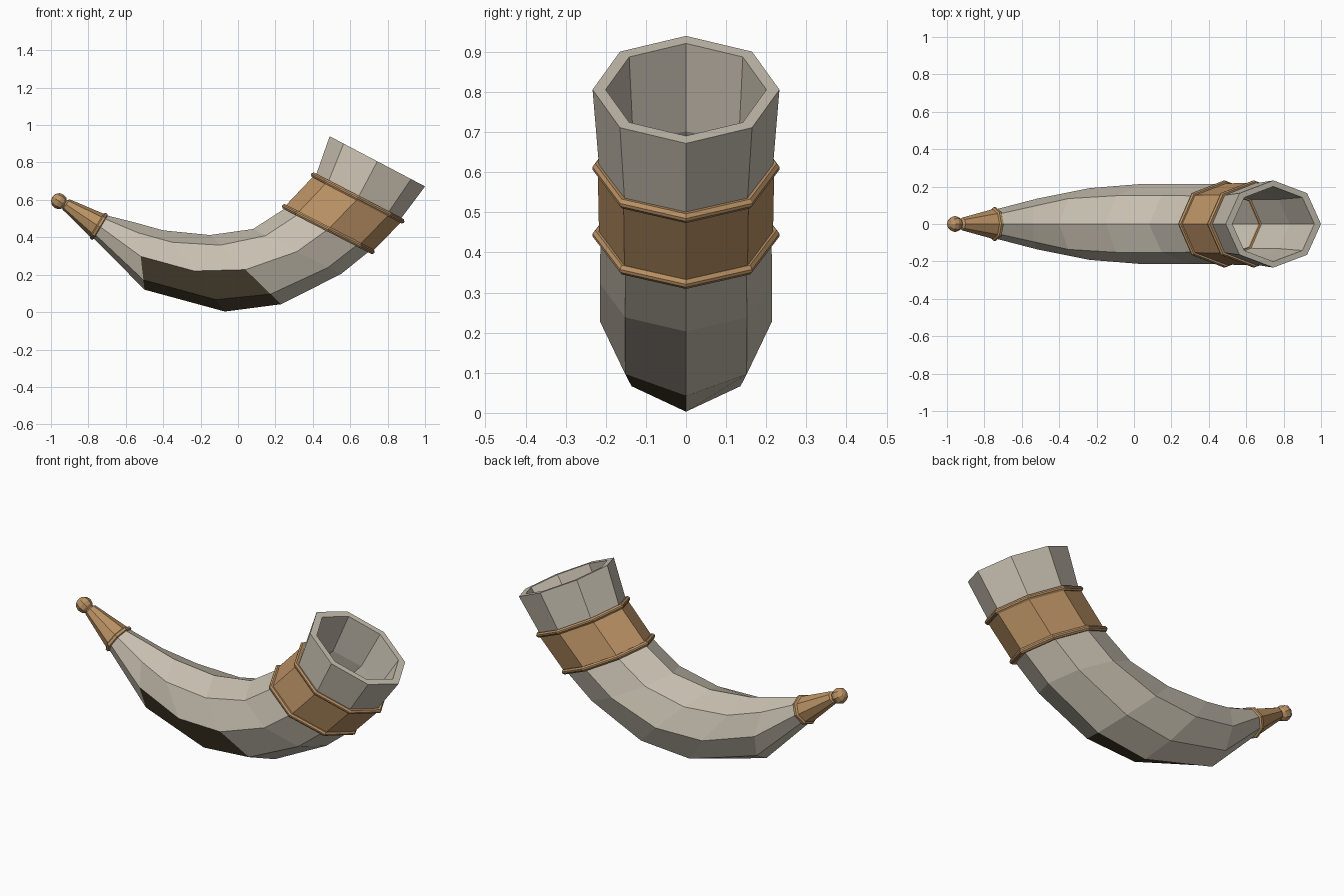
import bpy, bmesh, math
from mathutils import Vector

if "Cube" in bpy.data.objects:
    bpy.data.objects.remove(bpy.data.objects["Cube"])


def material(name, rgb):
    m = bpy.data.materials.new(name)
    m.diffuse_color = (*rgb, 1)
    m.use_nodes = True
    m.node_tree.nodes["Principled BSDF"].inputs["Base Color"].default_value = m.diffuse_color
    return m


HORN = material("pale horn", (0.58, 0.53, 0.44))
DARK = material("dark horn patch", (0.085, 0.065, 0.035))
BRASS = material("tan metal", (0.50, 0.29, 0.13))
SIDES = 8


def section(sec, scale=1.0, shift=0.0):
    """Octagon across the horn: (inner x, z, outer x, z, half width in y)."""
    ix, iz, ox, oz, w = sec
    c = Vector(((ix + ox) / 2, 0, (iz + oz) / 2))
    u = Vector((ix, 0, iz)) - c
    axis = Vector((u.z, 0, -u.x)).normalized()
    pts = []
    for i in range(SIDES):
        a = 2 * math.pi * i / SIDES
        pts.append(c + axis * shift + u * math.cos(a) * scale
                   + Vector((0, -w * math.sin(a) * scale, 0)))
    return pts


def loft(name, rings, mats, closed=False, rule=None):
    bm = bmesh.new()
    vs = [[bm.verts.new(p) for p in r] for r in rings]
    n = len(vs)
    for k in range(n if closed else n - 1):
        a, b = vs[k], vs[(k + 1) % n]
        for i in range(SIDES):
            j = (i + 1) % SIDES
            f = bm.faces.new((a[i], a[j], b[j], b[i]))
            if rule and rule(k, i):
                f.material_index = 1
    if not closed:
        bm.faces.new(vs[0])
        bm.faces.new(vs[-1])
    bmesh.ops.recalc_face_normals(bm, faces=bm.faces)
    me = bpy.data.meshes.new(name)
    bm.to_mesh(me)
    bm.free()
    for m in mats:
        me.materials.append(m)
    ob = bpy.data.objects.new(name, me)
    bpy.context.collection.objects.link(ob)
    return ob


# Hollow horn, tip to rim, then back down the inner wall
path = [
    (-0.705, 0.518, -0.775, 0.398, 0.078),
    (-0.54, 0.476, -0.50, 0.12, 0.135),
    (-0.40, 0.437, -0.07, 0.003, 0.192),
    (-0.15, 0.412, 0.23, 0.042, 0.214),
    (0.08, 0.444, 0.55, 0.203, 0.215),
    (0.265, 0.563, 0.71, 0.332, 0.213),
    (0.412, 0.718, 0.863, 0.489, 0.216),
    (0.49, 0.94, 1.0, 0.672, 0.233),
]
rings = [section(s) for s in path]
rings += [section(s, 0.86) for s in reversed(path[2:])]
# dark patch: the two lower front strips over two lengths of the belly
loft("horn", rings, [HORN, DARK], rule=lambda k, i: k in (1, 2) and i in (2, 3))

# Metal band round the mouth end, with a raised ring at each edge
low = (0.254, 0.569, 0.721, 0.326, 0.217)
high = (0.401, 0.724, 0.874, 0.483, 0.220)
loft("mouth_band", [section(low), section(high), section(high, 0.92), section(low, 0.92)],
     [BRASS], closed=True)

for name, sec, inner in (("lower_band_ring", (0.237, 0.570, 0.729, 0.317, 0.233), 0.755),
                         ("upper_band_ring", (0.392, 0.739, 0.888, 0.481, 0.233), 0.87)):
    loft(name, [section(sec, inner, -0.008), section(sec, 0.97, -0.013), section(sec, 1.0, -0.004),
                section(sec, 1.0, 0.004), section(sec, 0.97, 0.013), section(sec, inner, 0.008)],
         [BRASS], closed=True)

# Tapered tip cap with a small lip at its base
base = (-0.700, 0.526, -0.783, 0.388, 0.090)
end = (-0.900, 0.603, -0.938, 0.548, 0.034)
loft("tip_cap", [section(base, 0.9, 0.008), section(base, 1.0, 0.004), section(base, 1.0, -0.010),
                 section(base, 0.88, -0.016), section(end), section(end, 0.5, -0.012)], [BRASS])

# Ball on the tip
bpy.ops.mesh.primitive_uv_sphere_add(segments=8, ring_count=6, radius=0.043,
                                     location=(-0.957, 0, 0.593))
ball = bpy.context.object
ball.name = "tip_ball"
ball.rotation_euler = (0, math.radians(-56), 0)
ball.data.materials.append(BRASS)
